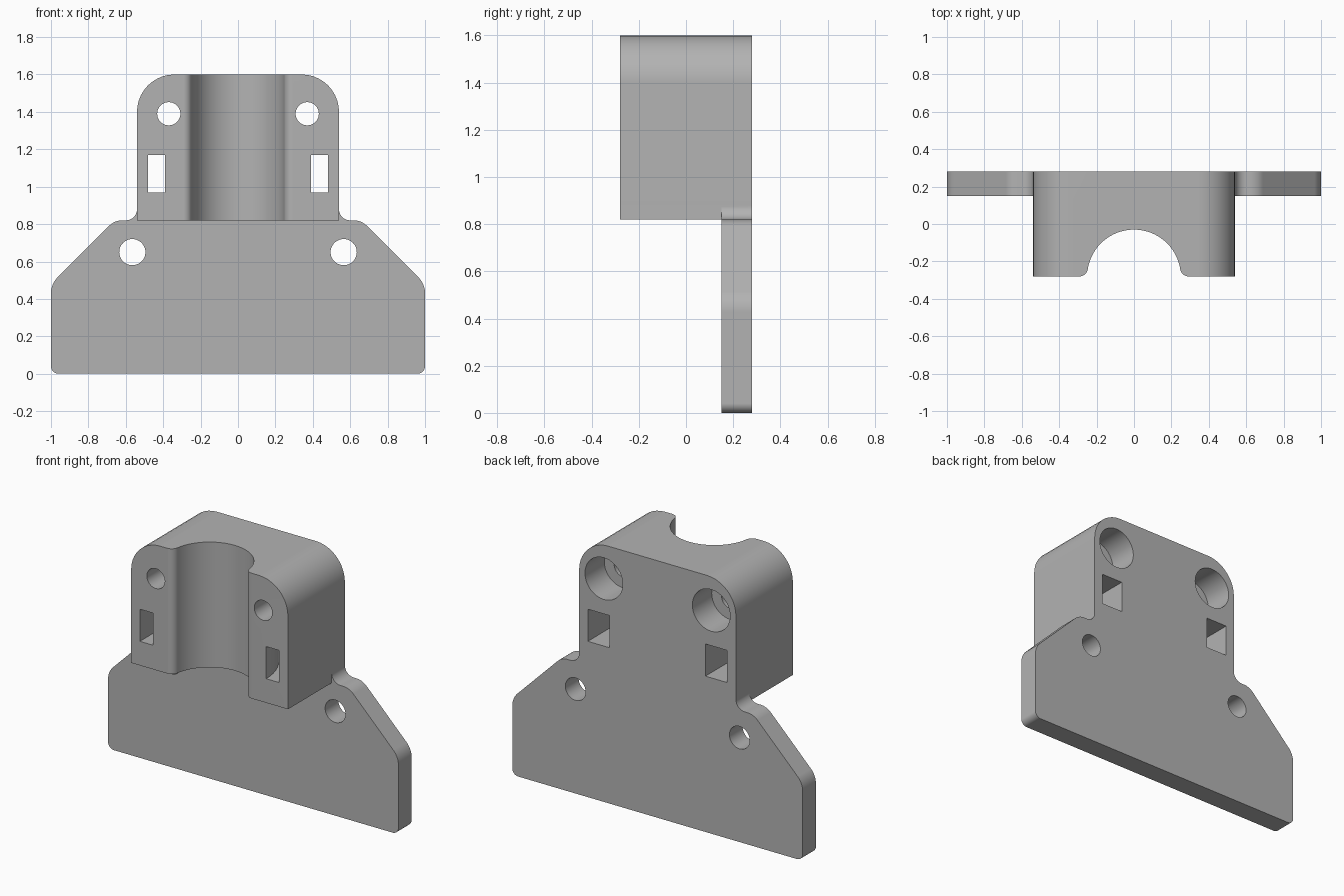
import bpy, bmesh
from math import sin, cos, tan, pi, atan2, acos, sqrt
from mathutils import Vector

if "Cube" in bpy.data.objects:
    bpy.data.objects.remove(bpy.data.objects["Cube"])

grey = bpy.data.materials.new("plain grey")
grey.use_nodes = True
grey.diffuse_color = (0.45, 0.45, 0.45, 1)
grey.node_tree.nodes["Principled BSDF"].inputs["Base Color"].default_value = (0.45, 0.45, 0.45, 1)


def arc(cx, cy, r, a, b, n):
    """Points on an arc from angle a to angle b."""
    return [(cx + r * cos(a + (b - a) * i / n), cy + r * sin(a + (b - a) * i / n))
            for i in range(n + 1)]


def mirrored(half):
    """Close a right-hand path with its reflection across x = 0."""
    return half + [(-x, y) for x, y in reversed(half)]


def rounded(corners, steps=10):
    """Round each (x, y, radius) corner of an open path."""
    path = []
    for i, (x, y, r) in enumerate(corners):
        if not r:
            path.append((x, y))
            continue
        p = Vector((x, y))
        u = (Vector(corners[i - 1][:2]) - p).normalized()
        v = (Vector(corners[i + 1][:2]) - p).normalized()
        half = acos(u.dot(v)) / 2
        c = p + (u + v).normalized() * r / sin(half)
        d1, d2 = p + u * r / tan(half) - c, p + v * r / tan(half) - c
        a, b = atan2(d1.y, d1.x), atan2(d2.y, d2.x)
        b = a + (b - a + pi) % (2 * pi) - pi
        path += arc(c.x, c.y, r, a, b, steps)
    return path


def prism(name, outline, lo, hi, axis):
    """Extrude an outline along y (outline is x, z) or along z (outline is x, y)."""
    bm = bmesh.new()
    place = (lambda p: (p[0], lo, p[1])) if axis == "y" else (lambda p: (p[0], p[1], lo))
    face = bm.faces.new([bm.verts.new(place(p)) for p in outline])
    top = bmesh.ops.extrude_face_region(bm, geom=[face])["geom"]
    shift = (0, hi - lo, 0) if axis == "y" else (0, 0, hi - lo)
    bmesh.ops.translate(bm, vec=shift, verts=[g for g in top if isinstance(g, bmesh.types.BMVert)])
    bmesh.ops.recalc_face_normals(bm, faces=bm.faces[:])
    mesh = bpy.data.meshes.new(name)
    bm.to_mesh(mesh)
    bm.free()
    mesh.materials.append(grey)
    ob = bpy.data.objects.new(name, mesh)
    bpy.context.collection.objects.link(ob)
    return ob


def cut(target, cutter):
    mod = target.modifiers.new("cut", "BOOLEAN")
    mod.operation, mod.solver, mod.object = "DIFFERENCE", "EXACT", cutter
    bpy.context.view_layer.objects.active = target
    bpy.ops.object.modifier_apply(modifier=mod.name)
    bpy.data.objects.remove(cutter)


# Whole silhouette, extruded to the depth of the clamp block
BACK, FRONT, PLATE = 0.28, -0.28, 0.15
half = rounded([(0, 0, 0), (1, 0, 0.04), (1, 0.48, 0.12), (0.66, 0.82, 0.1),
                (0.54, 0.82, 0.06), (0.54, 1.6, 0.2), (0, 1.6, 0)])
bracket = prism("clamp_bracket", mirrored(half[1:-1]), FRONT, BACK, "y")

# Thin the lower part down to a flat mounting plate
relief = mirrored([(1.2, -0.1), (1.2, 1), (0.5405, 1), (0.5405, 0.82)])
cut(bracket, prism("plate_relief", relief, -0.5, PLATE, "y"))

# Rod groove with rounded lips
R, LIP = 0.25, 0.045
lip_x = sqrt((R + LIP) ** 2 - LIP ** 2)
t = atan2(LIP, lip_x)
groove = [(lip_x, -0.4)] + arc(lip_x, FRONT + LIP, LIP, 1.5 * pi, pi + t, 10)
groove += arc(0, FRONT, R, t, pi / 2, 28)[1:-1]
cut(bracket, prism("rod_groove", mirrored(groove) [:len(groove)] + [(0, FRONT + R)]
                   + mirrored(groove)[len(groove):], 0.5, 1.8, "z"))

# Strap channel: straight slots joined by a curved passage behind the groove
IN, OUT, SIDE = 0.39, 0.48, 0.33
a = acos(SIDE / OUT)
outer = [(IN, -0.4), (OUT, -0.4), (OUT, 0.4), (SIDE, 0.4)]
outer += arc(0, FRONT, OUT, a, pi / 2, 12)[:-1]
inner = arc(0, FRONT, IN, pi, 0, 48)
cut(bracket, prism("strap_channel", mirrored(outer) + inner, 0.97, 1.17, "z"))

# Bolt holes, counterbores and plate holes on both sides
for s in (-1, 1):
    for name, x, z, r, lo, hi in (("bolt_hole", 0.37, 1.39, 0.062, -0.5, 0.5),
                                  ("counterbore", 0.37, 1.39, 0.13, 0.09, 0.5),
                                  ("plate_hole", 0.565, 0.65, 0.07, 0, 0.5)):
        cut(bracket, prism(name, arc(s * x, z, r, 0, 2 * pi, 40)[:-1], lo, hi, "y"))

# Smooth curved walls, crisp edges
bpy.ops.object.select_all(action="DESELECT")
bracket.select_set(True)
bpy.context.view_layer.objects.active = bracket
bpy.ops.object.shade_smooth_by_angle(angle=pi / 6)
weighted = bracket.modifiers.new("weighted_normals", "WEIGHTED_NORMAL")
weighted.keep_sharp = True
